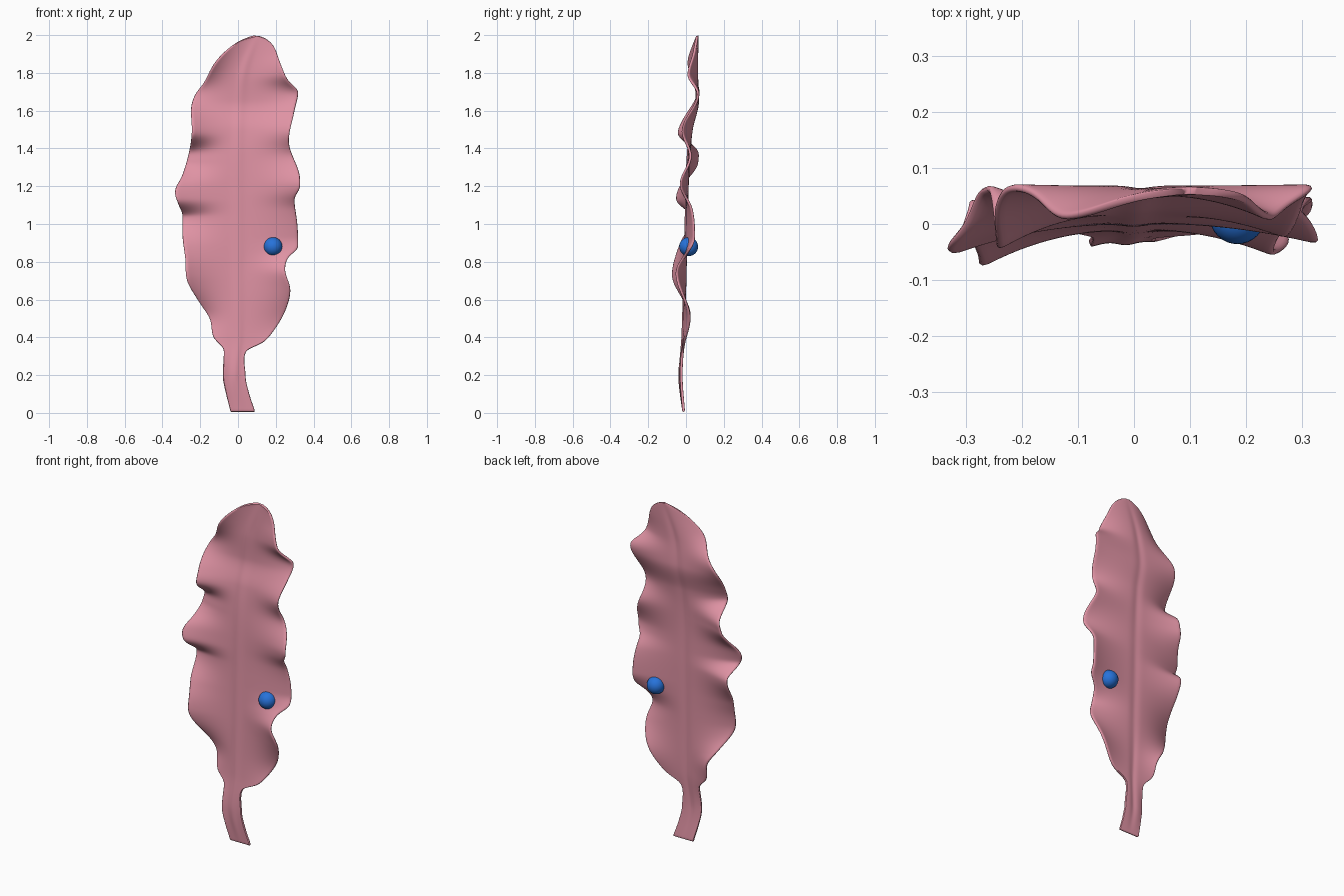
import bpy, bmesh, math

if "Cube" in bpy.data.objects:
    bpy.data.objects.remove(bpy.data.objects["Cube"])


def curve(points):
    """Smooth interpolation through (z, value) pairs."""
    def slope(i):
        a, b = points[max(i - 1, 0)], points[min(i + 1, len(points) - 1)]
        if 0 < i < len(points) - 1:
            d0, d1 = points[i][1] - a[1], b[1] - points[i][1]
            if d0 * d1 <= 0:
                return 0.0
        return (b[1] - a[1]) / (b[0] - a[0])

    def f(z):
        z = min(max(z, points[0][0]), points[-1][0])
        i = 0
        while i < len(points) - 2 and z > points[i + 1][0]:
            i += 1
        (z0, v0), (z1, v1) = points[i], points[i + 1]
        h = z1 - z0
        t = (z - z0) / h
        return ((2*t**3 - 3*t**2 + 1) * v0 + (t**3 - 2*t**2 + t) * h * slope(i)
                + (3*t**2 - 2*t**3) * v1 + (t**3 - t**2) * h * slope(i + 1))
    return f


def material(name, colour):
    m = bpy.data.materials.new(name)
    m.diffuse_color = (*colour, 1)
    m.use_nodes = True
    m.node_tree.nodes["Principled BSDF"].inputs["Base Color"].default_value = m.diffuse_color
    return m


# Outline of the blade, left and right of the rib
left_x = curve([(0.01, -.04), (.1, -.063), (.2, -.08), (.33, -.075), (.4, -.13),
                (.5, -.15), (.6, -.215), (.7, -.27), (.82, -.28), (.95, -.295),
                (1.05, -.295), (1.1, -.315), (1.17, -.335), (1.26, -.295), (1.38, -.26),
                (1.5, -.245), (1.6, -.25), (1.68, -.23), (1.75, -.18), (1.85, -.125),
                (1.92, -.06), (1.97, .01), (1.988, .06), (1.995, .09)])
right_x = curve([(0.01, .09), (.1, .06), (.2, .04), (.33, .045), (.37, .13), (.45, .2),
                 (.55, .255), (.65, .278), (.76, .25), (.82, .265), (.88, .32),
                 (1.0, .315), (1.13, .3), (1.2, .33), (1.27, .325), (1.44, .27),
                 (1.6, .3), (1.7, .32), (1.76, .265), (1.85, .225), (1.94, .19),
                 (1.98, .15), (1.995, .11)])
# Depth of the rib and of the ruffled edges
mid_y = curve([(0, -.012), (.2, -.025), (.4, -.012), (.7, -.004), (1, .004), (1.3, .012),
               (1.5, .03), (1.65, .062), (1.8, .058), (2, .06)])
left_y = curve([(0, -.012), (.2, -.035), (.35, -.015), (.52, .02), (.73, -.072), (.88, -.035),
                (1.04, .04), (1.13, -.05), (1.2, -.03), (1.33, .062), (1.39, .058),
                (1.48, -.042), (1.55, -.015), (1.7, .065), (1.85, .01), (2, .06)])
right_y = curve([(0, -.012), (.2, -.025), (.35, -.015), (.5, .02), (.74, -.052), (.93, .045),
                 (1.08, .03), (1.21, -.03), (1.36, .025), (1.49, -.02), (1.69, .065),
                 (1.79, .01), (1.9, .04), (2, .06)])
rib_x = curve([(0, .025), (.2, -.015), (.4, 0), (1, 0), (1.5, .005), (1.8, .03), (2, .1)])

# Ruffled leaf blade with its stalk, as one grid
bm = bmesh.new()
ROWS, HALF = 130, 14
rows = []
for j in range(ROWS + 1):
    t = j / ROWS
    z = .005 + 1.99 * (t if t < .9 else .9 + .1 * math.sin((t - .9) / .1 * math.pi / 2))
    row = []
    xl, xr = left_x(z), right_x(z)
    xm = min(max(rib_x(z), xl + .35 * (xr - xl)), xr - .35 * (xr - xl))
    for i in range(-HALF, HALF + 1):
        u = i / HALF
        edge_x, edge_y = (xl, left_y(z)) if u < 0 else (xr, right_y(z))
        a = abs(u)
        x = xm + (edge_x - xm) * a
        y = mid_y(z) + (edge_y - mid_y(z)) * a ** 2.2
        # shallow groove along the rib
        y -= .006 * math.exp(-((x - xm) / .02) ** 2) * min(1, (2 - z) * 5, z * 5)
        row.append(bm.verts.new((x, y, z)))
    rows.append(row)
for a, b in zip(rows, rows[1:]):
    for i in range(2 * HALF):
        bm.faces.new((a[i], a[i + 1], b[i + 1], b[i]))
mesh = bpy.data.meshes.new("leaf")
bm.to_mesh(mesh)
bm.free()
leaf = bpy.data.objects.new("leaf", mesh)
bpy.context.collection.objects.link(leaf)
mesh.materials.append(material("pink", (.74, .29, .37)))
mesh.shade_smooth()
solid = leaf.modifiers.new("thickness", 'SOLIDIFY')
solid.thickness, solid.offset = .014, 0
sub = leaf.modifiers.new("round", 'SUBSURF')
sub.levels = sub.render_levels = 1

# Blue ball set in the leaf
bpy.ops.mesh.primitive_uv_sphere_add(segments=32, ring_count=16, radius=.05,
                                     location=(.185, .014, .88))
ball = bpy.context.object
ball.name = "ball"
ball.data.materials.append(material("blue", (.02, .17, .7)))
bpy.ops.object.shade_smooth()
